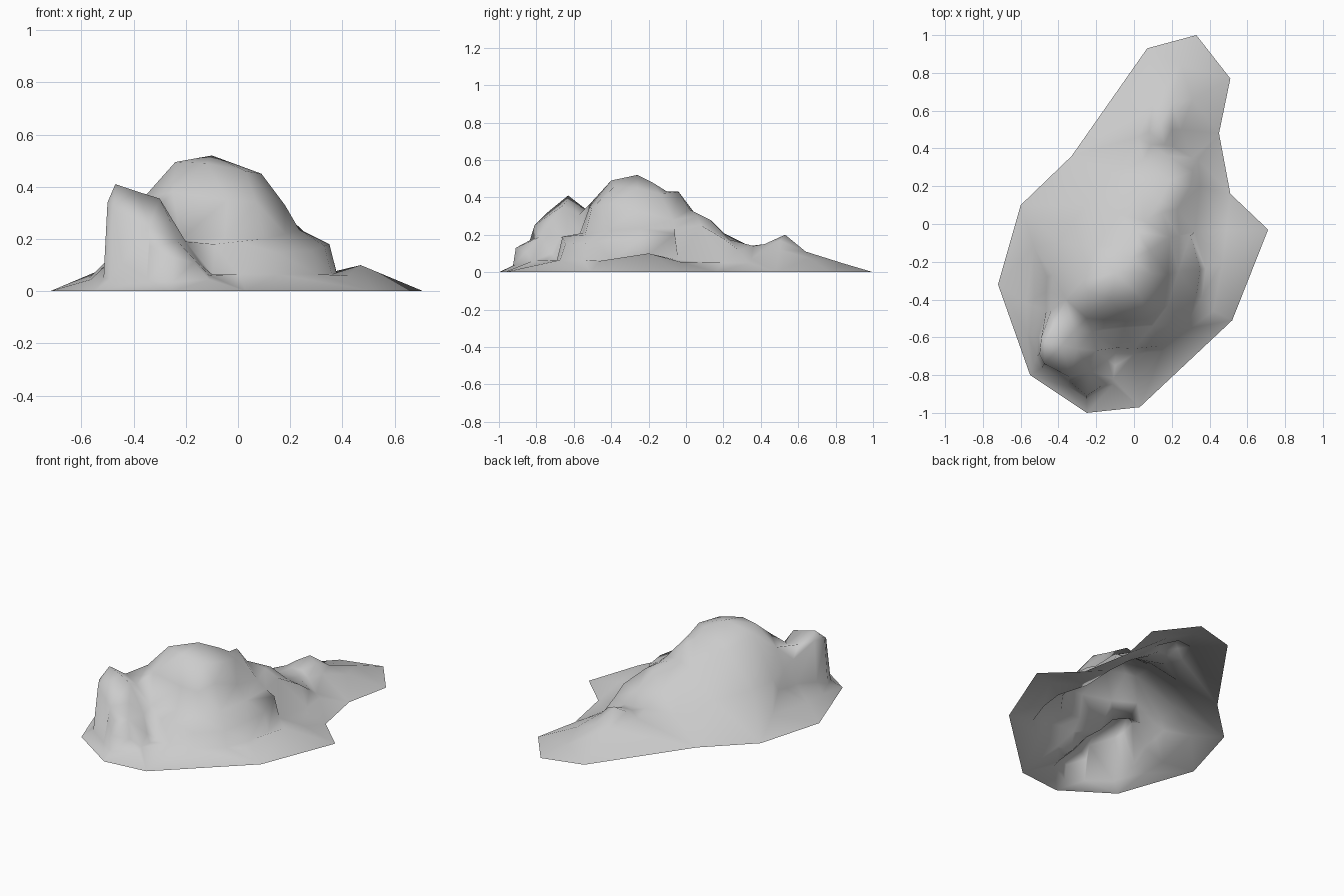
import bpy
import bmesh
from mathutils import Vector
from mathutils.geometry import delaunay_2d_cdt

default_cube = bpy.data.objects.get("Cube")
if default_cube:
    bpy.data.objects.remove(default_cube, do_unlink=True)

# One plain stone colour
stone = bpy.data.materials.new("grey stone")
stone.use_nodes = True
stone_colour = (0.6, 0.6, 0.6, 1)
stone.diffuse_color = stone_colour
stone.node_tree.nodes["Principled BSDF"].inputs["Base Color"].default_value = stone_colour

# Ground outline of the outcrop
outline = [(.33, 1), (.07, .93), (-.33, .36), (-.6, .1), (-.72, -.32), (-.55, -.8),
           (-.25, -1), (.03, -.97), (.52, -.51), (.71, -.03), (.51, .16), (.45, .48), (.51, .77)]

points, edges = [], []


def add_line(line, closed=False):
    """Add a feature line whose segments become edges of the surface."""
    start = len(points)
    points.extend(Vector(p) for p in line)
    edges.extend((i, i + 1) for i in range(start, len(points) - 1))
    if closed:
        edges.append((len(points) - 1, start))


def add_cliff(rim, foot_height, push, centre):
    """Add a rim and, pushed outward from the centre, the foot of its steep wall."""
    add_line(rim)
    foot = []
    for p in rim:
        out = (Vector(p[:2]) - Vector(centre)).normalized() * push
        foot.append((p[0] + out.x, p[1] + out.y, foot_height))
    add_line(foot)


add_line([(x, y, 0) for x, y in outline], closed=True)

# Main spine, from the summit down the back
add_line([(-.24, -.36, .495), (-.1, -.26, .52), (-.01, -.18, .48), (.01, -.1, .43),
          (.02, -.04, .43), (.05, .02, .335), (.15, .06, .3), (.14, .13, .28),
          (.19, .23, .175), (.18, .36, .14)])

# Summit step and upper rim above the shelf
add_line([(-.12, -.4, .49), (.03, -.38, .46), (.09, -.26, .45), (.08, -.14, .42)])
add_line([(-.36, -.4, .36), (-.25, -.5, .38), (-.04, -.515, .35), (.07, -.505, .34),
          (.12, -.4, .37), (.18, -.27, .33), (.19, -.07, .28)])

# Shelf at the foot of the upper rim
add_line([(-.22, -.57, .2), (-.05, -.55, .21), (.1, -.54, .2), (.18, -.43, .22),
          (.235, -.25, .235), (.24, -.06, .235)])

# Lower cliff around the shelf
add_cliff([(-.09, -.655, .18), (0, -.66, .19), (.14, -.645, .15), (.28, -.53, .155),
           (.33, -.38, .175), (.35, -.24, .18), (.3, -.06, .205)], .065, .03, (0, -.3))

# Side apron ridge and bulging back flank
add_line([(.42, -.46, .06), (.47, -.2, .1), (.49, -.03, .055)])
add_line([(.23, .08, .25), (.3, .2, .18), (.31, .28, .12), (.31, .35, .07)])
add_line([(.35, .2, .05), (.34, .34, .05)])

# Broad slope on the right-hand flank
add_line([(-.27, -.3, .46), (-.2, -.12, .4), (-.08, .05, .31), (.04, .2, .21), (.05, .34, .14)])
add_line([(-.4, -.1, .21), (-.26, .1, .18), (-.1, .27, .12)])
add_line([(-.565, -.58, .045), (-.57, -.42, .05), (-.53, -.12, .08)])

# Small hump on the tail
add_line([(.02, .46, .13), (.08, .49, .17), (.14, .53, .2), (.2, .5, .17), (.25, .5, .12)])
add_line([(.09, .42, .15), (.16, .42, .15), (.21, .41, .12)])
add_line([(.1, .63, .11), (.2, .64, .11), (.31, .66, .075)])
add_line([(.2, .64, .11), (.25, .84, .047)])

# Front boulder: crest, shoulders and steep walls
add_line([(-.47, -.63, .41), (-.38, -.64, .38), (-.3, -.66, .355)])
add_line([(-.42, -.54, .34), (-.32, -.57, .31)])
add_line([(-.43, -.27, .22), (-.44, -.36, .25), (-.44, -.46, .28), (-.49, -.6, .36),
          (-.5, -.69, .34), (-.475, -.74, .32), (-.34, -.81, .25), (-.26, -.73, .27)])
add_line([(-.34, -.835, .17), (-.25, -.91, .13), (-.17, -.855, .11), (-.11, -.82, .06)])
add_line([(-.46, -.28, .16), (-.465, -.36, .14), (-.465, -.46, .13), (-.505, -.6, .1),
          (-.515, -.7, .05), (-.49, -.765, .045), (-.35, -.86, .04), (-.25, -.925, .035),
          (-.11, -.85, .045)])
add_line([(-.23, -.78, .19), (-.2, -.67, .19), (-.14, -.72, .1), (-.1, -.75, .065)])

# Join all feature lines into one open surface
flat, _, faces, origins, _, _ = delaunay_2d_cdt([p.xy for p in points], edges, [], 1, 1e-5)
bm = bmesh.new()
verts = []
for p, source in zip(flat, origins):
    height = points[source[0]].z if source else .1
    verts.append(bm.verts.new((p.x, p.y, height)))


def inside(p):
    """Test whether a point lies within the ground outline."""
    hit = False
    for (ax, ay), (bx, by) in zip(outline, outline[1:] + outline[:1]):
        if (ay > p.y) != (by > p.y) and p.x < (bx - ax) * (p.y - ay) / (by - ay) + ax:
            hit = not hit
    return hit


for face in faces:
    corners = [verts[i] for i in face]
    middle = sum((v.co for v in corners), Vector()) / len(corners)
    if inside(middle):
        bm.faces.new(corners)
bmesh.ops.recalc_face_normals(bm, faces=bm.faces[:])
if sum(f.normal.z for f in bm.faces) < 0:
    bmesh.ops.reverse_faces(bm, faces=bm.faces[:])
for f in bm.faces:
    f.smooth = True

mesh = bpy.data.meshes.new("rock_outcrop")
bm.to_mesh(mesh)
bm.free()
mesh.materials.append(stone)
rock = bpy.data.objects.new("rock_outcrop", mesh)
bpy.context.collection.objects.link(rock)
